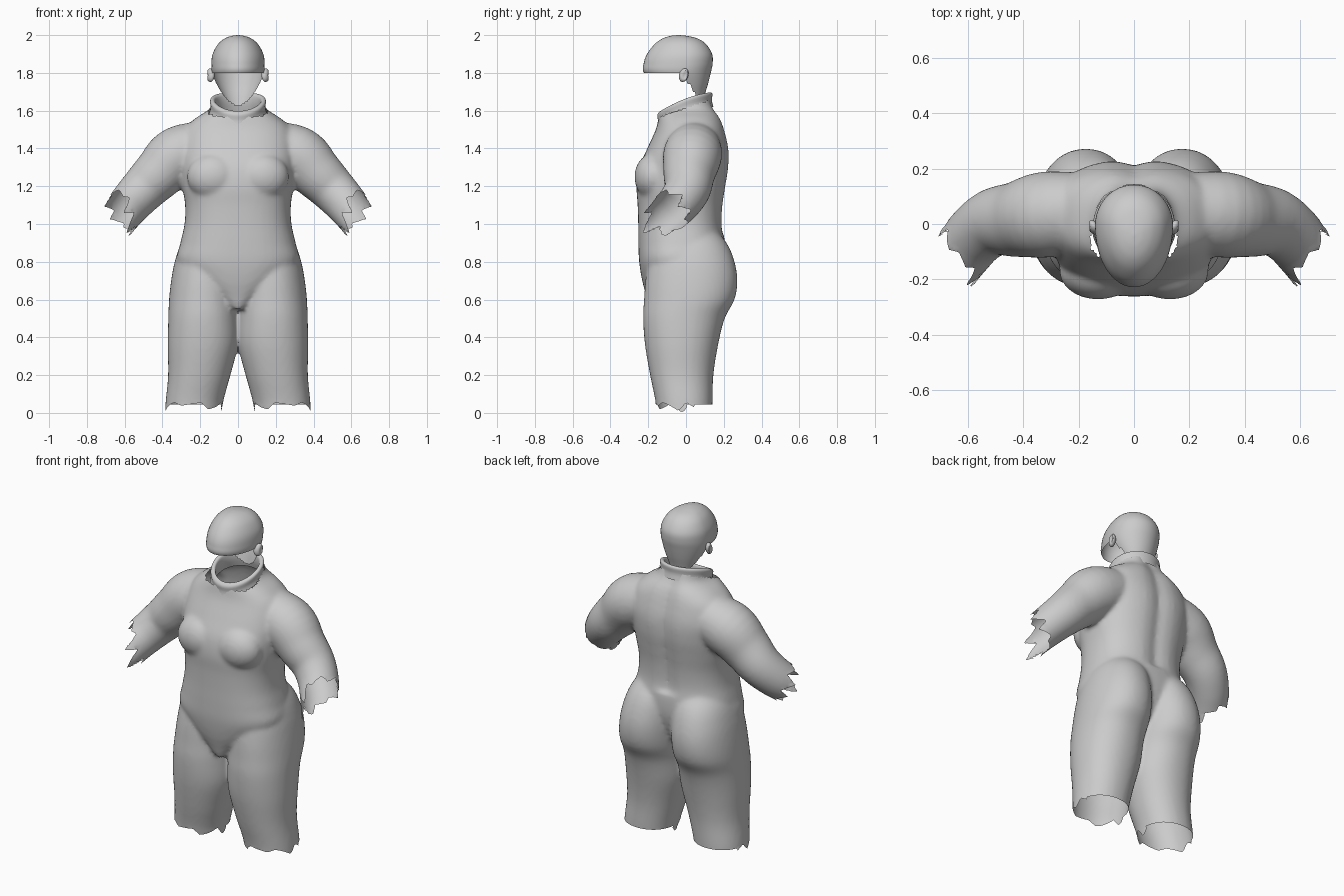
import bpy, bmesh, math
from mathutils import Vector

if "Cube" in bpy.data.objects:
    bpy.data.objects.remove(bpy.data.objects["Cube"])

SEG = 48
grey = bpy.data.materials.new("soft_grey")
grey.diffuse_color = (0.6, 0.6, 0.6, 1)
grey.use_nodes = True
grey.node_tree.nodes["Principled BSDF"].inputs["Base Color"].default_value = grey.diffuse_color


def spline(rows, steps=5):
    """Smoothly interpolate rows of ring values, passing through each row."""
    out = []
    for i in range(len(rows) - 1):
        a, b, c, d = (rows[max(0, min(len(rows) - 1, i + k))] for k in (-1, 0, 1, 2))
        for s in range(steps):
            t = s / steps
            out.append([0.5 * (2 * q + (r - p) * t + (2 * p - 5 * q + 4 * r - w) * t * t
                               + (3 * q - p - 3 * r + w) * t ** 3)
                        for p, q, r, w in zip(a, b, c, d)])
    return out + [list(rows[-1])]


def skin(bm, rings, caps=True):
    """Bridge rings of points into a tube."""
    vs = [[bm.verts.new(p) for p in ring] for ring in rings]
    n = len(vs[0])
    for a, b in zip(vs, vs[1:]):
        for i in range(n):
            bm.faces.new((a[i], a[(i + 1) % n], b[(i + 1) % n], b[i]))
    if caps:
        bm.faces.new(vs[0][::-1])
        bm.faces.new(vs[-1])


def section(z, cx, rx, yf, yb, mid=0.5, power=2.0, groove=0.0):
    """Horizontal rounded outline with its own front and back depth."""
    cy = yb + (yf - yb) * mid
    pts = []
    for i in range(SEG):
        a = 2 * math.pi * i / SEG
        c, s = math.cos(a), math.sin(a)
        x = math.copysign(abs(c) ** (2 / power), c) * rx
        y = math.copysign(abs(s) ** (2 / power), s) * (yb - cy if s > 0 else cy - yf)
        if s > 0:
            y -= groove * math.exp(-(x / 0.05) ** 2)
        pts.append((cx + x, cy + y, z))
    return pts


def finish(bm, name):
    me = bpy.data.meshes.new(name)
    bm.normal_update()
    bm.to_mesh(me)
    bm.free()
    me.materials.append(grey)
    ob = bpy.data.objects.new(name, me)
    bpy.context.collection.objects.link(ob)
    bpy.ops.object.select_all(action='DESELECT')
    ob.select_set(True)
    bpy.context.view_layer.objects.active = ob
    bpy.ops.object.shade_smooth_by_angle(angle=math.radians(50))
    return ob


def zigzag(a, count):
    """Ragged wave from 0 to 1 around an opening."""
    t = (a / (2 * math.pi) * count) % 1
    return (t / 0.7 if t < 0.7 else (1 - t) / 0.3) * (0.65 + 0.35 * math.sin(2 * a + 1))


# Suit volumes: torso (z, half width, front, back)
bm = bmesh.new()
torso = [(.55, .04, -.19, .05), (.62, .13, -.21, .12), (.70, .24, -.232, .17),
         (.80, .322, -.248, .20), (.90, .305, -.252, .205), (1.0, .283, -.253, .195),
         (1.1, .280, -.256, .20), (1.2, .295, -.262, .215), (1.3, .305, -.248, .23),
         (1.4, .310, -.205, .23), (1.5, .285, -.16, .207), (1.56, .225, -.145, .185),
         (1.61, .150, -.135, .155), (1.66, .135, -.13, .137), (1.72, .13, -.13, .13)]
skin(bm, [section(z, 0, w, f, b, power=2.4, groove=.02 if z > .95 else 0)
          for z, w, f, b in spline(torso)])

# Legs with buttocks (z, centre x, half width, front, back)
leg = [(-.08, .243, .148, -.15, .135), (.05, .232, .152, -.16, .14), (.2, .205, .165, -.19, .145),
       (.36, .186, .186, -.217, .17), (.5, .183, .186, -.227, .205), (.6, .180, .185, -.222, .257),
       (.7, .174, .180, -.215, .272), (.8, .165, .170, -.20, .257), (.9, .15, .15, -.17, .215),
       (1.0, .13, .10, -.1, .13)]
# Arms (centre x, y, z, radius)
arm = [(.12, .05, 1.42, .13), (.31, .035, 1.365, .155), (.42, .017, 1.265, .137),
       (.50, .008, 1.185, .123), (.565, -.035, 1.115, .114), (.615, -.095, 1.055, .108),
       (.68, -.175, .975, .106), (.74, -.25, .90, .1)]
for side in (1, -1):
    skin(bm, [section(z, side * x, w, f, b, power=2.15) for z, x, w, f, b in spline(leg)])
    path = spline(arm)
    rings = []
    for i, (x, y, z, r) in enumerate(path):
        p, q = path[max(0, i - 1)], path[min(len(path) - 1, i + 1)]
        d = (Vector(q[:3]) - Vector(p[:3])).normalized()
        u = d.cross(Vector((0, 1, 0))).normalized()
        v = d.cross(u)
        ring = [Vector((x, y, z)) + r * (u * math.cos(a) + v * math.sin(a))
                for a in (2 * math.pi * k / SEG for k in range(SEG))]
        rings.append([(side * c.x, c.y, c.z) for c in ring])
    skin(bm, rings)
    # Chest swell
    s = bmesh.ops.create_uvsphere(bm, u_segments=32, v_segments=16, radius=1)
    for vert in s["verts"]:
        vert.co = Vector((side * .13 + vert.co.x * .14, -.17 + vert.co.y * .103, 1.25 + vert.co.z * .125))
bmesh.ops.recalc_face_normals(bm, faces=bm.faces)

# Fuse volumes into one soft skin
raw = finish(bm, "suit_volume")
rm = raw.modifiers.new("fuse", 'REMESH')
rm.mode, rm.voxel_size = 'VOXEL', 0.0125
sm = raw.modifiers.new("soften", 'SMOOTH')
sm.factor, sm.iterations = 0.5, 6
dg = bpy.context.evaluated_depsgraph_get()
bm = bmesh.new()
bm.from_mesh(raw.evaluated_get(dg).to_mesh())
bpy.data.objects.remove(raw)

# Open ends: trouser hems, cuffs and neck
CUFF, OUT = Vector((.612, -.09, 1.06)), Vector((.75, -.48, -.42)).normalized()
CU = OUT.cross(Vector((0, 0, 1))).normalized()
CV = OUT.cross(CU)


def hem_gap(p):
    a = math.atan2(p.y, abs(p.x) - .235)
    return p.z - (.055 - (.055 * zigzag(a, 7) if a < .3 else .01))


def cuff_gap(p):
    q = Vector((abs(p.x), p.y, p.z)) - CUFF
    a = math.atan2(q.dot(CV), q.dot(CU))
    return OUT.dot(q) - (-.03 + .07 * zigzag(a, 8) + .035 * max(0, q.dot(Vector((0, -.75, -.65))) / .1))


def neck_gap(p):
    return p.z - (1.615 + .35 * p.y)


def removed(p):
    return ((p.z < .3 and hem_gap(p) < 0) or (abs(p.x) > .45 and cuff_gap(p) > 0)
            or (abs(p.x) < .18 and p.z > 1.5 and neck_gap(p) > 0))


bmesh.ops.delete(bm, geom=[f for f in bm.faces if removed(f.calc_center_median())], context='FACES')
for v in [v for v in bm.verts if v.is_boundary]:
    if v.co.z < .3:
        v.co.z -= max(-.012, min(.012, hem_gap(v.co)))
    elif abs(v.co.x) > .45:
        step = OUT * max(-.012, min(.012, cuff_gap(v.co)))
        v.co -= Vector((math.copysign(step.x, step.x * v.co.x), step.y, step.z))
finish(bm, "suit")

# Rolled collar (radial offset, height offset)
bm = bmesh.new()
rings = []
for dr, dz in spline([(.008, -.075), (.0, -.04), (.003, -.008), (-.004, .003), (-.016, .003),
                      (-.024, -.01), (-.024, -.05), (-.012, -.10)], 3):
    ring = []
    for i in range(SEG):
        a = 2 * math.pi * i / SEG
        x, y = (.145 + dr) * math.cos(a), -.006 + (.143 + dr) * math.sin(a)
        ring.append((x, y, 1.66 + .37 * y - .9 * y * y + dz))
    rings.append(ring)
skin(bm, rings, caps=False)
bmesh.ops.recalc_face_normals(bm, faces=bm.faces)
finish(bm, "collar")

# Head shell with open face (z, half width, front, back)
bm = bmesh.new()
head = [(1.62, .05, -.02, .085), (1.68, .08, -.06, .098), (1.74, .113, -.15, .116),
        (1.80, .137, -.222, .131), (1.85, .141, -.224, .141), (1.90, .134, -.206, .138),
        (1.95, .108, -.168, .108), (1.98, .074, -.128, .066), (1.995, .037, -.085, .01),
        (2.0, .004, -.045, -.035)]
skin(bm, [section(z, 0, w, f, b, mid=.4) for z, w, f, b in spline(head, 6)])
bmesh.ops.delete(bm, geom=[f for f in bm.faces if (c := f.calc_center_median()).z < 1.622
                           or (c.z < 1.80 and c.y < -.02 + (1.8 - c.z) * .62)], context='FACES')
finish(bm, "head_shell")

# Ears
for side, name in ((1, "ear_left"), (-1, "ear_right")):
    bm = bmesh.new()
    s = bmesh.ops.create_uvsphere(bm, u_segments=20, v_segments=12, radius=1)
    for v in s["verts"]:
        x, y, z = v.co
        dent = .012 * max(0, 1 - (y * y + z * z) * 2) if x > 0 else 0
        v.co = (side * (.146 + x * .022 - dent), -.012 + y * .024 + z * .006 + x * .008, 1.788 + z * .036)
    bmesh.ops.recalc_face_normals(bm, faces=bm.faces)
    finish(bm, name)
